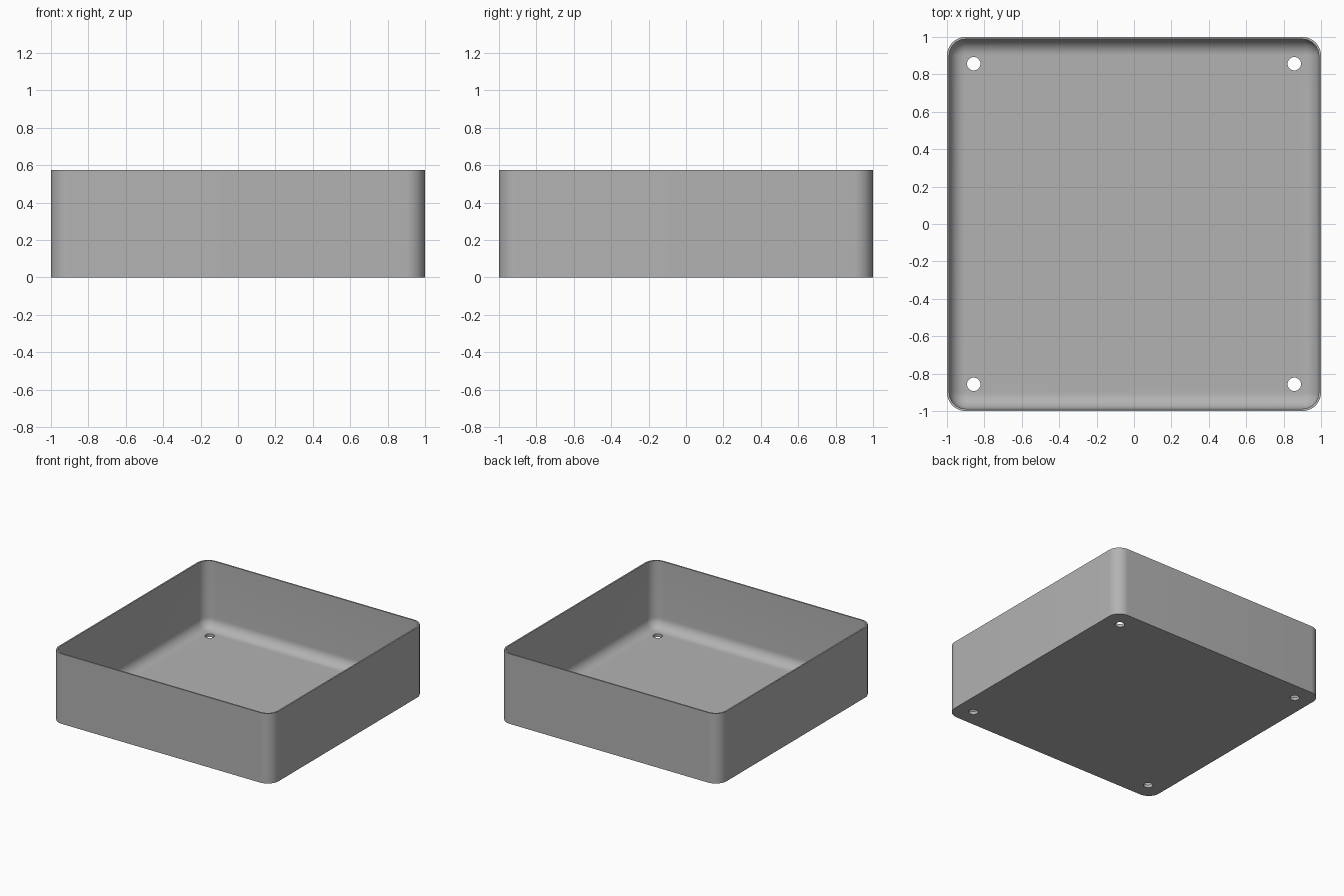
import bpy
import bmesh
from math import sin, cos, pi, radians

cube = bpy.data.objects.get("Cube")
if cube:
    bpy.data.objects.remove(cube, do_unlink=True)

HEIGHT, RADIUS = 0.575, 0.1
WALL, FLOOR, FILLET = 0.012, 0.025, 0.084
CORNER_STEPS, FILLET_STEPS = 12, 10

gray = bpy.data.materials.new("light_gray")
gray.use_nodes = True
gray.diffuse_color = (0.45, 0.45, 0.45, 1)
gray.node_tree.nodes["Principled BSDF"].inputs["Base Color"].default_value = gray.diffuse_color


def rounded_loop(bm, inset, z):
    """Rounded square of vertices, offset inwards from the outer wall."""
    r, c = RADIUS - inset, 1 - RADIUS
    verts = []
    for corner, (sx, sy) in enumerate([(1, 1), (-1, 1), (-1, -1), (1, -1)]):
        for i in range(CORNER_STEPS + 1):
            a = (corner + i / CORNER_STEPS) * pi / 2
            verts.append(bm.verts.new((sx * c + r * cos(a), sy * c + r * sin(a), z)))
    return verts


# Tray: outer wall, rim, inner wall and the fillet down to the floor
bm = bmesh.new()
profile = [(0, 0), (0, HEIGHT), (WALL, HEIGHT)]
for i in range(FILLET_STEPS + 1):
    a = i / FILLET_STEPS * pi / 2
    profile.append((WALL + FILLET * (1 - cos(a)), FLOOR + FILLET * (1 - sin(a))))
loops = [rounded_loop(bm, *p) for p in profile]
for low, high in zip(loops, loops[1:]):
    for i in range(len(low)):
        j = (i + 1) % len(low)
        bm.faces.new((low[i], low[j], high[j], high[i]))
bm.faces.new(loops[0][::-1])
bm.faces.new(loops[-1])
bmesh.ops.recalc_face_normals(bm, faces=bm.faces)
mesh = bpy.data.meshes.new("tray")
bm.to_mesh(mesh)
bm.free()
mesh.materials.append(gray)
tray = bpy.data.objects.new("tray", mesh)
bpy.context.collection.objects.link(tray)

# Screw holes through the four floor corners
for x in (-0.857, 0.857):
    for y in (-0.857, 0.857):
        bpy.ops.mesh.primitive_cylinder_add(vertices=32, radius=0.036, depth=0.2, location=(x, y, 0))
        cutter = bpy.context.object
        cutter.name = "hole_cutter"
        cutter.data.materials.append(gray)
        cutter.hide_render = True
        cutter.hide_set(True)
        cut = tray.modifiers.new("screw_hole", "BOOLEAN")
        cut.operation = "DIFFERENCE"
        cut.solver = "EXACT"
        cut.object = cutter

# Apply the holes, drop the cutters and shade smooth with sharp edges
bpy.context.view_layer.update()
bpy.ops.object.select_all(action="DESELECT")
bpy.context.view_layer.objects.active = tray
tray.select_set(True)
for modifier in list(tray.modifiers):
    cutter = modifier.object
    bpy.ops.object.modifier_apply(modifier=modifier.name)
    bpy.data.objects.remove(cutter, do_unlink=True)
bpy.ops.object.shade_smooth_by_angle(angle=radians(30))
